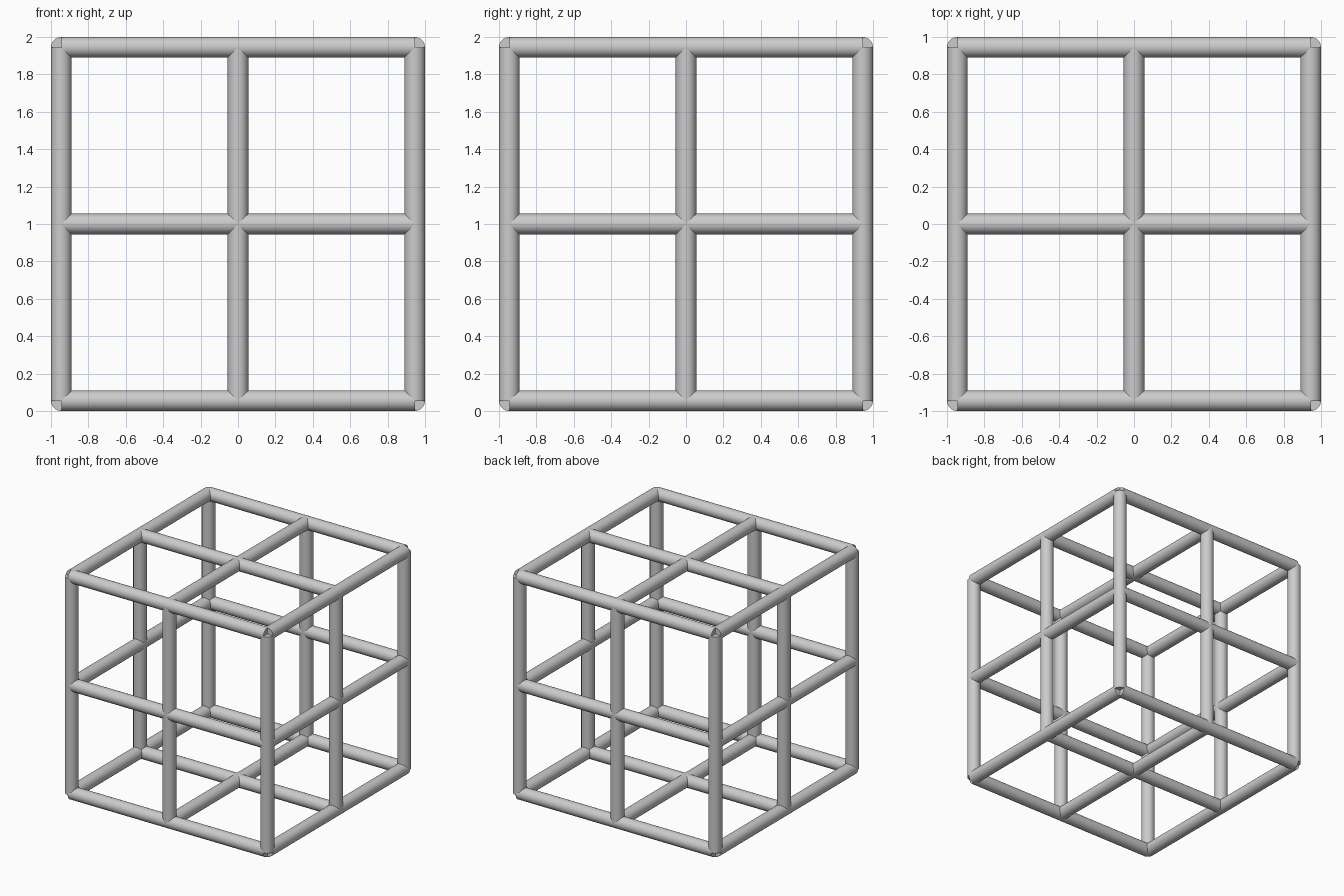
import bpy
from mathutils import Vector

if "Cube" in bpy.data.objects:
    bpy.data.objects.remove(bpy.data.objects["Cube"])

R = 0.055          # tube radius
C = 1 - R          # distance of outer tube axes from the centre


def tube(name, axis, a, b):
    """Tube along an axis, offset by a and b on the other two axes."""
    loc = [a, b]
    loc.insert(axis, 0)
    rot = Vector((0, 0, 1)).rotation_difference(
        Vector([float(i == axis) for i in range(3)])).to_euler()
    bpy.ops.mesh.primitive_cylinder_add(
        vertices=32, radius=R, depth=2 * C,
        location=(loc[0], loc[1], loc[2] + 1), rotation=rot)
    ob = bpy.context.object
    ob.name = name
    bpy.ops.object.shade_smooth_by_angle()


# Cube edges and the crossing bars in each face; the cube's inside stays empty
for axis, label in enumerate(("width", "depth", "height")):
    for a in (-C, 0, C):
        for b in (-C, 0, C):
            if a == 0 and b == 0:
                continue
            kind = "edge_bar" if a and b else "cross_bar"
            tube(f"{label}_{kind}", axis, a, b)
